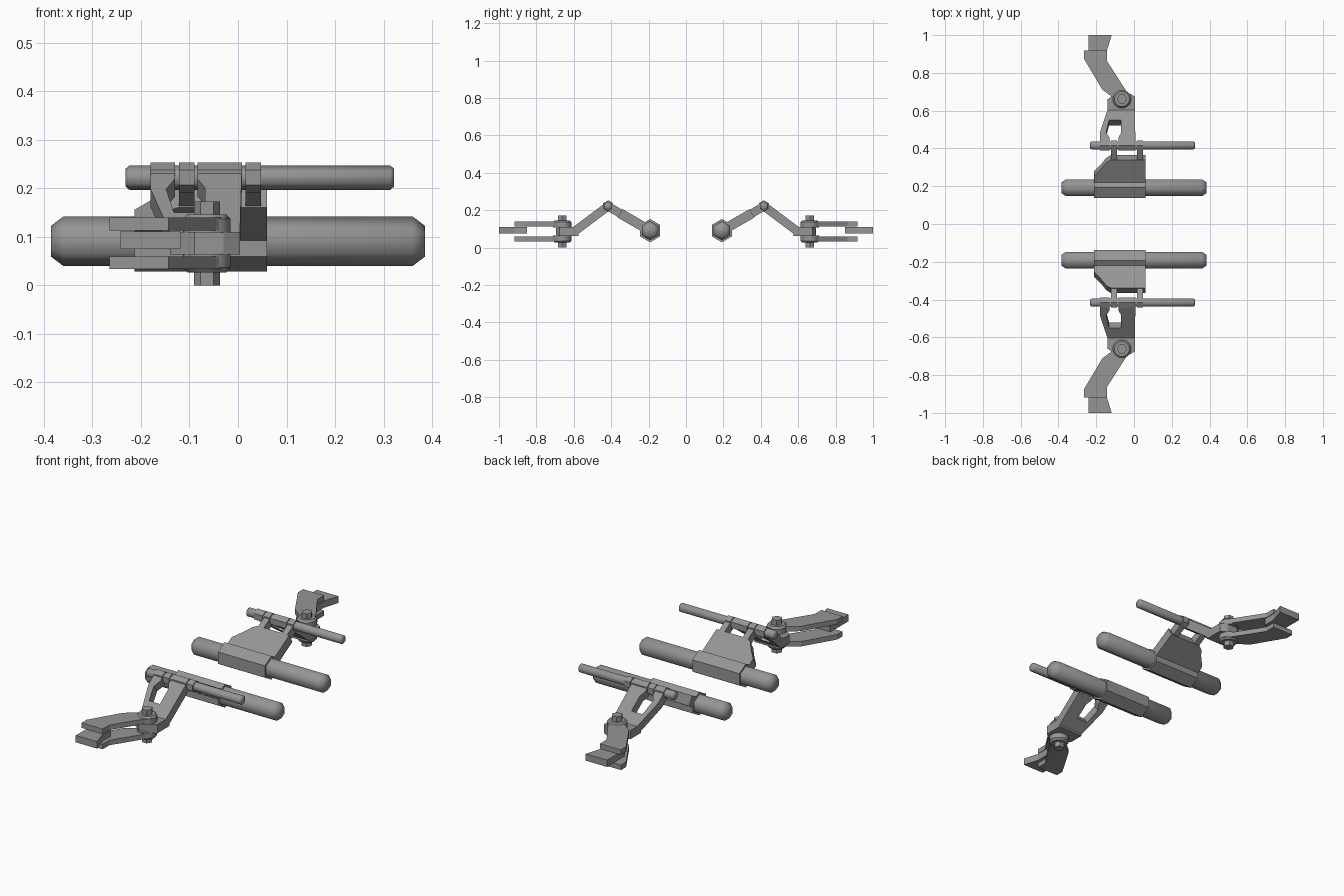
import bpy, bmesh
from math import cos, sin, pi, radians
from mathutils import Vector

if "Cube" in bpy.data.objects:
    bpy.data.objects.remove(bpy.data.objects["Cube"])

steel = bpy.data.materials.new("grey_steel")
steel.use_nodes = True
GREY = (0.3, 0.3, 0.3, 1)
steel.diffuse_color = GREY
steel.node_tree.nodes["Principled BSDF"].inputs["Base Color"].default_value = GREY


def finish(name, bm, smooth=None):
    """Turn a bmesh into an object mirrored front to back."""
    bmesh.ops.recalc_face_normals(bm, faces=bm.faces)
    mesh = bpy.data.meshes.new(name)
    bm.to_mesh(mesh)
    bm.free()
    mesh.materials.append(steel)
    ob = bpy.data.objects.new(name, mesh)
    bpy.context.collection.objects.link(ob)
    if smooth:
        bpy.ops.object.select_all(action="DESELECT")
        ob.select_set(True)
        bpy.context.view_layer.objects.active = ob
        bpy.ops.object.shade_smooth_by_angle(angle=radians(smooth))
    mod = ob.modifiers.new("front_back", "MIRROR")
    mod.use_axis = (False, True, False)
    mod.use_mirror_merge = False
    return ob


def slab(name, outline, origin, along, thick):
    """Extrude an (x, distance) outline lying in a tilted plane."""
    u, v, o = Vector((1, 0, 0)), Vector(along).normalized(), Vector(origin)
    n = u.cross(v) * thick
    bm = bmesh.new()
    face = bm.faces.new([bm.verts.new(o + u * a + v * b - n / 2) for a, b in outline])
    ext = bmesh.ops.extrude_face_region(bm, geom=[face])
    moved = [e for e in ext["geom"] if isinstance(e, bmesh.types.BMVert)]
    bmesh.ops.translate(bm, verts=moved, vec=n)
    return finish(name, bm)


def rod(name, profile, centre, axis="x", sides=6, smooth=None):
    """Turned part: profile is (position, radius) along the axis."""
    bm = bmesh.new()
    c = Vector(centre)
    rings = []
    for pos, r in profile:
        ring = []
        for i in range(sides):
            a = 2 * pi * i / sides
            p, q = r * cos(a), r * sin(a)
            ring.append(bm.verts.new(c + Vector((pos, q, p) if axis == "x" else (p, q, pos))))
        rings.append(ring)
    for r0, r1 in zip(rings, rings[1:]):
        for i in range(sides):
            j = (i + 1) % sides
            bm.faces.new((r0[i], r0[j], r1[j], r1[i]))
    bm.faces.new(rings[0])
    bm.faces.new(rings[-1])
    return finish(name, bm, smooth)


LARGE = (0, -0.192, 0.091)
SMALL = (0, -0.416, 0.222)
PIVOT = (-0.064, -0.662, 0)
MID = 0.0865

# Hinge pins with chamfered ends
rod("large_pin", [(-0.385, 0.032), (-0.36, 0.051), (0.36, 0.051), (0.385, 0.032)],
    LARGE, smooth=65)
rod("small_pin", [(-0.232, 0.018), (-0.224, 0.025), (0.314, 0.025), (0.322, 0.018)],
    SMALL, smooth=65)

# Hinge leaf: hub, sloping plate and two knuckles
rod("leaf_hub", [(-0.213, 0.062), (0.06, 0.062)], LARGE)
UP = (0, -0.866, 0.5)
slab("leaf_plate", [(-0.213, 0), (0.06, 0), (0.06, 0.185), (-0.122, 0.185),
                    (-0.145, 0.17), (-0.17, 0.135), (-0.213, 0.085)], LARGE, UP, 0.052)
for side, x0, x1 in (("right", -0.122, -0.09), ("left", 0.015, 0.047)):
    rod(side + "_leaf_knuckle", [(x0, 0.031), (x1, 0.031)], SMALL)
    slab(side + "_leaf_tab", [(x0, 0.18), (x1, 0.18), (x1, 0.26), (x0, 0.26)],
         LARGE, UP, 0.045)

# Forked link falling from the small pin to the pivot
for side, x0, x1 in (("right", -0.18, -0.13), ("left", -0.083, 0.008)):
    rod(side + "_link_knuckle", [(x0, 0.031), (x1, 0.031)], SMALL)
slab("forked_link", [(-0.18, 0), (-0.13, 0), (-0.13, 0.035), (-0.148, 0.07),
                     (-0.132, 0.15), (-0.068, 0.15), (-0.068, 0.065), (-0.083, 0.035),
                     (-0.083, 0), (0.008, 0), (0.004, 0.22), (-0.14, 0.22),
                     (-0.18, 0.07)], SMALL, (0, -0.8, -0.6), 0.046)
FLAT = (0, -1, 0)
slab("link_lug", [(-0.14, 0.575), (0.004, 0.575), (0.004, 0.675), (-0.03, 0.695),
                  (-0.09, 0.695), (-0.14, 0.66)], (0, 0, MID), FLAT, 0.046)

# Vertical pivot bolt
rod("pivot_bolt", [(0, 0.027), (0.173, 0.027)], PIVOT, axis="z")

# Pair of cranked arms above and below the lug
ARM = [(-0.265, 0.918), (-0.265, 0.875), (-0.168, 0.712), (-0.11, 0.668),
       (-0.02, 0.65), (-0.02, 0.68), (-0.045, 0.71), (-0.143, 0.863), (-0.143, 0.918)]
for label, s in (("upper", 1), ("lower", -1)):
    slab(label + "_arm", ARM, (0, 0, MID + s * 0.04), FLAT, 0.026)
    rod(label + "_arm_boss", [(MID + s * 0.022, 0.049), (MID + s * 0.05, 0.049),
                              (MID + s * 0.06, 0.04)], PIVOT, axis="z", sides=16, smooth=35)

# Tip block held between the arms
slab("tip_block", [(-0.242, 0.85), (-0.143, 0.85), (-0.143, 0.918), (-0.118, 1.0),
                   (-0.242, 1.0)], (0, 0, 0.093), FLAT, 0.036)
